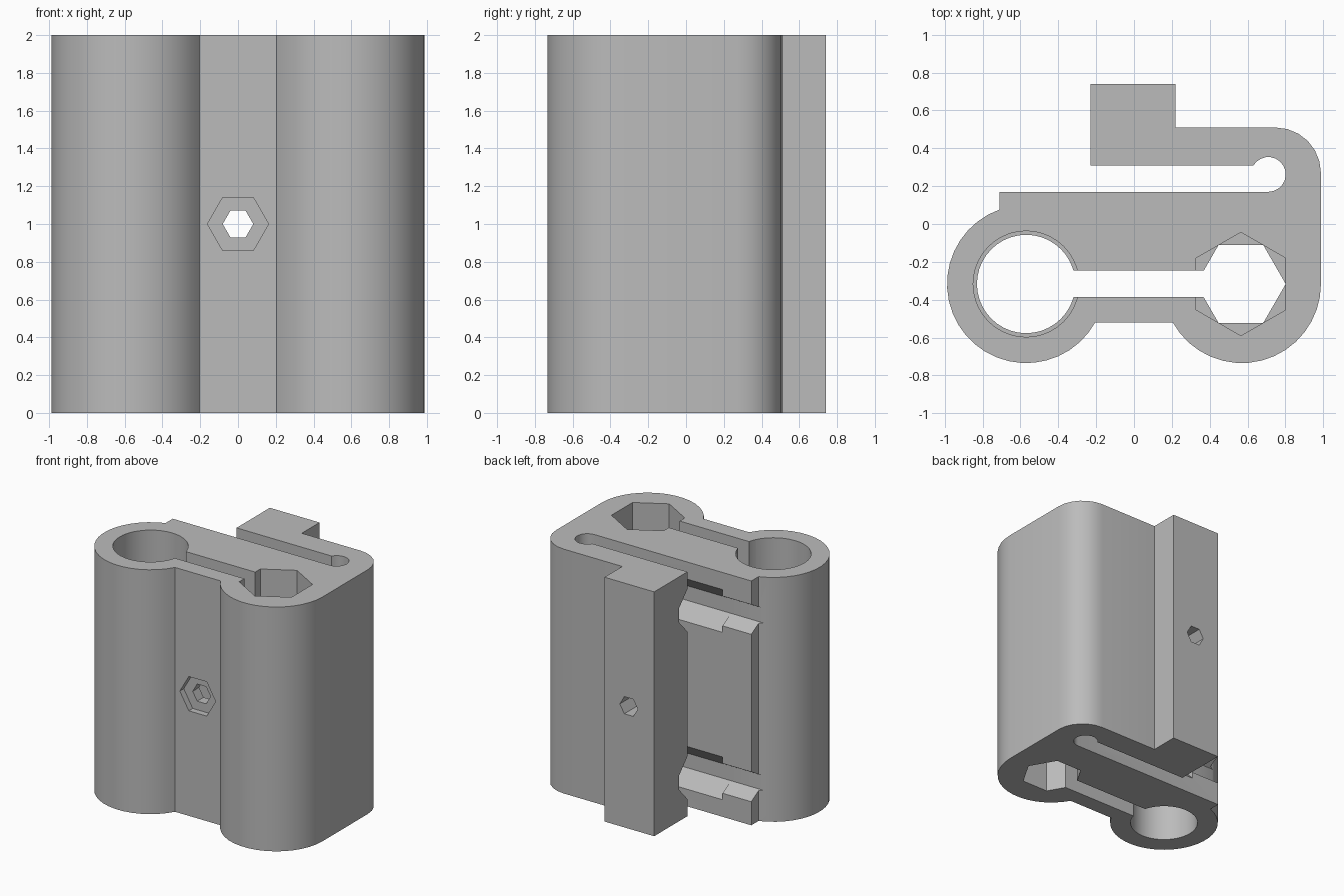
import bpy, bmesh, math
from mathutils import Vector

cube = bpy.data.objects.get("Cube")
if cube:
    bpy.data.objects.remove(cube, do_unlink=True)

grey = bpy.data.materials.new("plain_grey")
grey.use_nodes = True
colour = (0.5, 0.5, 0.5, 1)
grey.diffuse_color = colour
grey.node_tree.nodes["Principled BSDF"].inputs["Base Color"].default_value = colour


def arc(cx, cy, r, start, end, steps):
    angles = [math.radians(start + (end - start) * i / steps) for i in range(steps + 1)]
    return [(cx + r * math.cos(a), cy + r * math.sin(a)) for a in angles]


def ring(cx, cy, r, sides, turn=0):
    return arc(cx, cy, r, turn, turn + 360, sides)[:-1]


def prism(name, points, axis, low, high):
    """Extrude a 2D profile along one axis."""
    place = {"x": lambda p: Vector((low, p[0], p[1])),
             "y": lambda p: Vector((p[0], low, p[1])),
             "z": lambda p: Vector((p[0], p[1], low))}[axis]
    step = Vector([(high - low) * (axis == a) for a in "xyz"])
    bm = bmesh.new()
    face = bm.faces.new([bm.verts.new(place(p)) for p in points])
    out = bmesh.ops.extrude_face_region(bm, geom=[face])
    moved = [v for v in out["geom"] if isinstance(v, bmesh.types.BMVert)]
    bmesh.ops.translate(bm, verts=moved, vec=step)
    bmesh.ops.recalc_face_normals(bm, faces=bm.faces)
    mesh = bpy.data.meshes.new(name)
    bm.to_mesh(mesh)
    bm.free()
    mesh.materials.append(grey)
    obj = bpy.data.objects.new(name, mesh)
    bpy.context.collection.objects.link(obj)
    return obj


# Clamp body: two barrels, bridge, flexible arm and end block
R, CX, CY, H = 0.418, 0.57, -0.317, 2.0
outline = arc(-CX, CY, R, -29.2, -250.4, 24)
outline += [(-0.71, 0.17)]
outline += arc(0.71, 0.262, 0.092, -90, 149, 14)
outline += [(-0.23, 0.31), (-0.23, 0.74), (0.22, 0.74), (0.22, 0.51)]
outline += arc(0.748, 0.27, 0.24, 90, 0, 6)
outline += arc(CX, CY, R, 0, -150.8, 16)
body = prism("clamp_body", outline, "z", 0, H)


def cut(name, points, axis, low, high):
    cutter = prism(name, points, axis, low, high)
    cutter.hide_render = True
    mod = body.modifiers.new(name, "BOOLEAN")
    mod.operation, mod.solver, mod.object = "DIFFERENCE", "EXACT", cutter
    bpy.context.view_layer.objects.active = body
    bpy.ops.object.modifier_apply(modifier=name)
    bpy.data.objects.remove(cutter, do_unlink=True)


# Stepped round bore, and hexagonal sockets turned against each other
cut("lower_bore", ring(-CX, CY, 0.26, 40), "z", -0.1, 1.05)
cut("upper_bore", ring(-CX, CY, 0.28, 40), "z", 1, 2.1)
cut("lower_socket", ring(0.565, CY, 0.237, 6), "z", -0.1, 1.05)
cut("upper_socket", ring(0.565, CY, 0.273, 6, 30), "z", 1, 2.1)

# Slit joining both bores
cut("slit", [(-CX, -0.387), (CX, -0.387), (CX, -0.247), (-CX, -0.247)], "z", -0.1, 2.1)

# Bolt hole with nut recess
cut("bolt_hole", ring(0, 1, 0.081, 6), "y", -0.9, 0.9)
cut("nut_recess", ring(0, 1, 0.162, 6), "y", -0.9, -0.47)


# Faceted cross channels in the arm gap
def channel(z, half_height):
    side = [(0.177, -0.06), (0.177, 0.06), (0.07, half_height)]
    side += [(-0.07, half_height), (-0.177, 0.06), (-0.177, -0.06)]
    side += [(-0.07, -half_height), (0.07, -half_height)]
    return [(0.24 + y, z + dz) for y, dz in side]


for z in (0.315, 1.685):
    cut("wide_channel", channel(z, 0.175), "x", -0.45, 0.1)
    cut("narrow_channel", channel(z, 0.122), "x", -1.1, -0.4)

bpy.ops.object.select_all(action="DESELECT")
body.select_set(True)
bpy.context.view_layer.objects.active = body
bpy.ops.object.shade_smooth_by_angle(angle=math.radians(25))
